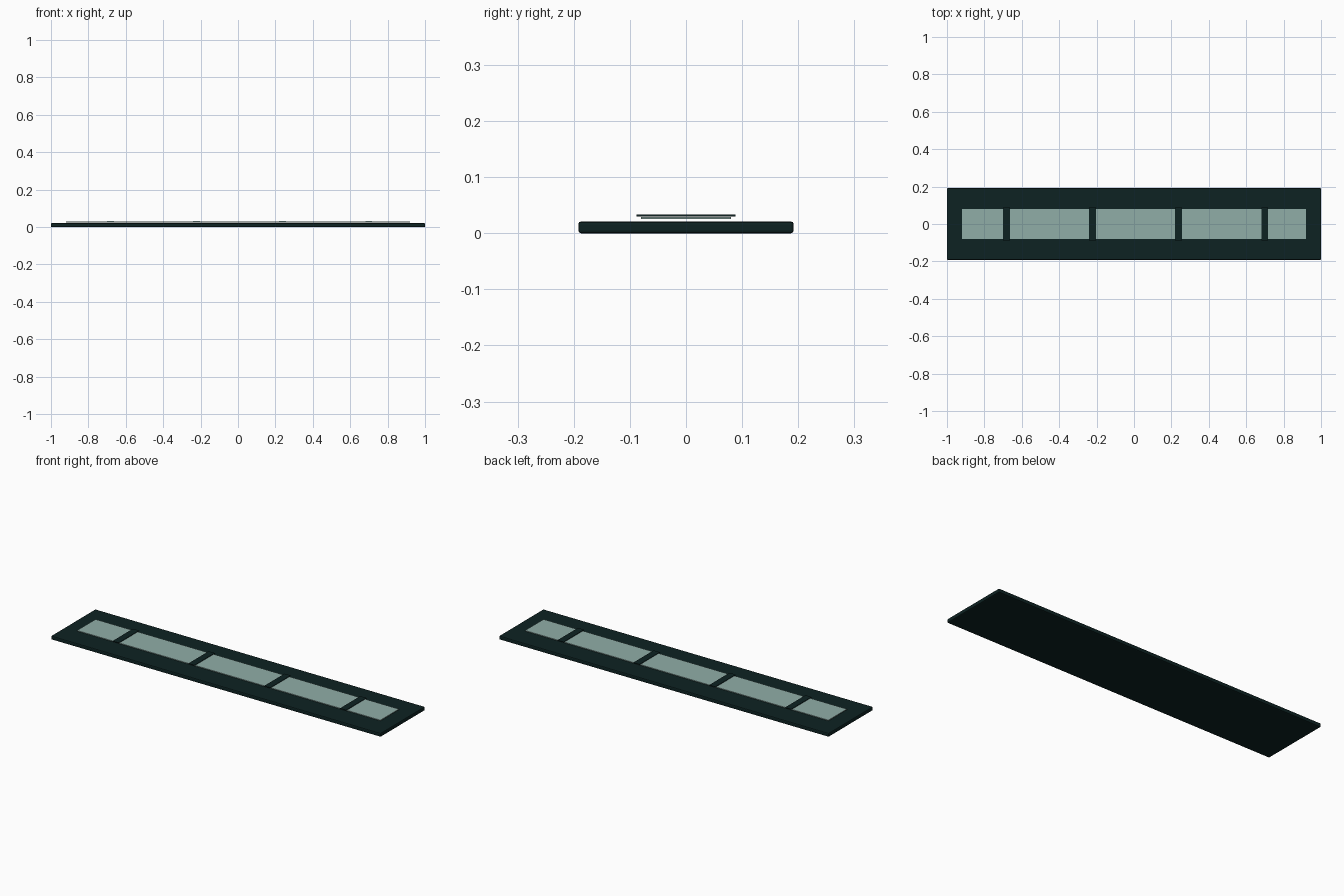
import bpy

cube = bpy.data.objects.get("Cube")
if cube:
    bpy.data.objects.remove(cube, do_unlink=True)


def material(name, color):
    mat = bpy.data.materials.new(name)
    mat.use_nodes = True
    mat.diffuse_color = (*color, 1)
    mat.node_tree.nodes["Principled BSDF"].inputs["Base Color"].default_value = (*color, 1)
    return mat


def box(name, x, width, depth, bottom, top, mat, bevel=0):
    bpy.ops.mesh.primitive_cube_add(size=1, location=(x, 0, (bottom + top) / 2))
    obj = bpy.context.object
    obj.name = name
    obj.scale = (width, depth, top - bottom)
    bpy.ops.object.transform_apply(location=False, rotation=False, scale=True)
    obj.data.materials.append(mat)
    if bevel:
        mod = obj.modifiers.new("Rounded edges", "BEVEL")
        mod.width = bevel
        mod.segments = 2
    return obj


dark_green = material("dark green", (0.004, 0.016, 0.016))
pale_green = material("pale green", (0.28, 0.42, 0.39))

# Base slab with softly rounded edges
box("base", 0, 2, 0.384, 0, 0.021, dark_green, bevel=0.005)

# Pale light panel just above the slab
box("panel", 0, 1.84, 0.16, 0.025, 0.029, pale_green)

# Cross bars dividing the panel
for i in range(4):
    box(f"divider_{i + 1}", -0.681 + i * 0.46, 0.037, 0.176, 0.03, 0.033, dark_green)
